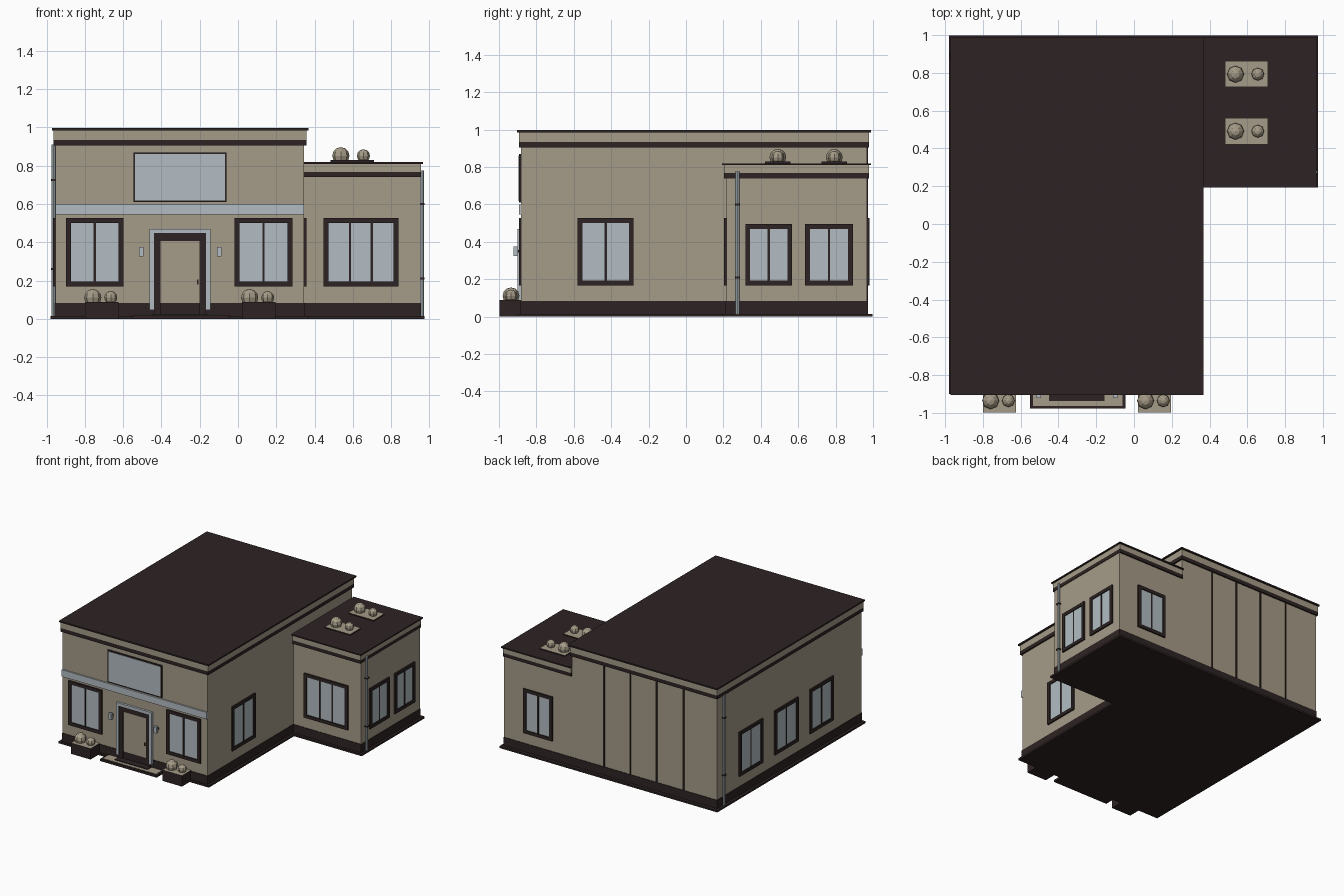
import bpy, bmesh
from mathutils import Matrix, Vector

if "Cube" in bpy.data.objects:
    bpy.data.objects.remove(bpy.data.objects["Cube"])


def mat(name, rgb):
    m = bpy.data.materials.new(name)
    m.diffuse_color = (*rgb, 1)
    m.use_nodes = True
    m.node_tree.nodes["Principled BSDF"].inputs["Base Color"].default_value = m.diffuse_color
    return m


BEIGE = mat("beige_plaster", (.376, .328, .242))
DARK = mat("dark_brown", (.027, .017, .017))
GLASS = mat("pale_grey_blue", (.445, .503, .539))
MATS = [BEIGE, DARK, GLASS]
B, D, G = 0, 1, 2


def add_box(bm, lo, hi, mi, top=None):
    vs = bmesh.ops.create_cube(bm, size=1)["verts"]
    lo, hi = Vector(lo), Vector(hi)
    for v in vs:
        v.co = Vector([(lo[i] + hi[i]) / 2 + v.co[i] * (hi[i] - lo[i]) for i in range(3)])
    for f in {f for v in vs for f in v.link_faces}:
        f.normal_update()
        f.material_index = top if top is not None and f.normal.z > .9 else mi


def finish(name, bm, matrix=None):
    if matrix:
        bm.transform(matrix)
    bmesh.ops.recalc_face_normals(bm, faces=bm.faces)
    me = bpy.data.meshes.new(name)
    bm.to_mesh(me)
    bm.free()
    for m in MATS:
        me.materials.append(m)
    ob = bpy.data.objects.new(name, me)
    bpy.context.collection.objects.link(ob)
    return ob


def box(name, x, y, z, mi, top=None):
    bm = bmesh.new()
    add_box(bm, (x[0], y[0], z[0]), (x[1], y[1], z[1]), mi, top)
    return finish(name, bm)


def l_prism(name, x0, x1, x2, y0, y1, y2, z, mi):
    """L-shaped slab: main block x0..x1, y0..y2 plus wing up to x2 from y1."""
    bm = bmesh.new()
    pts = [(x0, y0), (x1, y0), (x1, y1), (x2, y1), (x2, y2), (x0, y2)]
    f = bm.faces.new([bm.verts.new((a, b, z[0])) for a, b in pts])
    r = bmesh.ops.extrude_face_region(bm, geom=[f])
    for v in r["geom"]:
        if isinstance(v, bmesh.types.BMVert):
            v.co.z = z[1]
    for f in bm.faces:
        f.material_index = mi
    return finish(name, bm)


# wall planes
XL, XM, XR = -.955, .345, .953
YF, YW, YB = -.882, .216, .968


def on_wall(side, pos):
    """Local frame: u along the wall, -y outward, mapped onto a wall."""
    rows = {"front": ((1, 0), (0, 1)), "back": ((-1, 0), (0, -1)),
            "right": ((0, -1), (1, 0)), "left": ((0, 1), (-1, 0))}[side]
    (a, b), (c, d) = rows
    off = (0, pos) if side in ("front", "back") else (pos, 0)
    return Matrix(((a, c if c == 0 else -abs(c) * (1 if side == "right" else -1), 0, off[0]),
                   (abs(b), d, 0, off[1]), (0, 0, 1, 0), (0, 0, 0, 1)))


def window(name, side, pos, u0, u1, z0=.168, z1=.527, panes=2):
    bm = bmesh.new()
    t, p = .026, -.012
    if side == "back":
        u0, u1 = -u1, -u0
    add_box(bm, (u0, p, z0), (u0 + t, 0, z1), D)
    add_box(bm, (u1 - t, p, z0), (u1, 0, z1), D)
    add_box(bm, (u0 + t, p, z0), (u1 - t, 0, z0 + t), D)
    add_box(bm, (u0 + t, p, z1 - t), (u1 - t, 0, z1), D)
    add_box(bm, (u0 + t, -.004, z0 + t), (u1 - t, 0, z1 - t), G)
    for i in range(1, panes):
        u = u0 + t + (u1 - u0 - 2 * t) * i / panes
        add_box(bm, (u - .006, -.008, z0 + t), (u + .006, 0, z1 - t), D)
    finish(name, bm, on_wall(side, pos))


# base, walls
l_prism("ground_slab", -.98, .368, .975, -.9, .192, .998, (0, .015), D)
l_prism("plinth", XL - .004, XM + .004, XR + .004, YF - .004, YW - .004, YB + .004, (.015, .083), D)
box("main_walls", (XL, XM), (YF, YB), (.08, .91), B)
box("wing_walls", (XM - .01, XR), (YW, YB), (.08, .75), B)

# roof edges: dark band, beige fascia, dark cap
box("main_roof_band", (-.965, .357), (-.893, .979), (.905, .935), D)
box("main_fascia", (-.965, .357), (-.893, .979), (.935, .985), B)
box("main_roof_cap", (-.972, .368), (-.904, .99), (.985, .997), D)
box("wing_roof_band", (XM, .957), (.203, .979), (.74, .768), D)
box("wing_fascia", (XM, .957), (.203, .979), (.768, .81), B)
box("wing_roof_cap", (XM, .967), (.193, .99), (.81, .82), D)

# windows
window("front_window_left", "front", YF, -.90, -.598)
window("front_window_right", "front", YF, -.018, .285)
window("wing_front_window", "front", YW, .446, .838, panes=3)
window("main_right_window", "right", XM, -.579, -.28)
window("wing_right_window_a", "right", XR, .317, .568, z1=.495)
window("wing_right_window_b", "right", XR, .637, .893, z1=.495)
window("wing_back_window", "back", YB, .515, .777)
for i, c in enumerate((.54, .085, -.365)):
    window(f"left_window_{i + 1}", "left", XL, c - .15, c + .15)

# back wall seams
for i, x in enumerate((.055, -.18, -.415, -.658)):
    box(f"back_seam_{i + 1}", (x - .006, x + .006), (YB, YB + .006), (.083, .905), D)

# blank sign panel and front stripe
box("sign_frame", (-.546, -.06), (YF - .01, YF), (.61, .87), D)
box("sign_panel", (-.537, -.069), (YF - .013, YF - .009), (.619, .861), G)
box("front_stripe", (XL, XM), (YF - .012, YF), (.545, .6), G)

# doorway
bm = bmesh.new()
for s in (-1, 1):
    c = -.303 + s * .148
    add_box(bm, (c - .011, YF - .018, .047), (c + .011, YF, .47), G)
    c = -.303 + s * .12
    add_box(bm, (c - .017, YF - .012, .015), (c + .017, YF, .448), D)
add_box(bm, (-.44, YF - .018, .448), (-.166, YF, .47), G)
add_box(bm, (-.406, YF - .012, .407), (-.2, YF, .448), D)
finish("door_frame", bm)
box("door", (-.406, -.2), (YF - .006, YF), (.083, .407), B)
box("door_handle", (-.215, -.207), (YF - .012, YF - .005), (.18, .205), D)
box("front_step", (-.551, -.045), (-.978, -.88), (0, .018), D)
box("front_step_top", (-.535, -.061), (-.963, -.88), (.016, .02), B)
box("door_threshold", (-.45, -.155), (-.938, -.88), (.018, .026), D)

# wall lamps
for n, x in (("left", -.505), ("right", -.099)):
    bm = bmesh.new()
    add_box(bm, (x - .012, -.922, .325), (x + .012, -.9, .375), G)
    add_box(bm, (x - .006, -.9, .342), (x + .006, YF, .356), D)
    finish(f"wall_lamp_{n}", bm)


# planters with faceted round shrubs
def planter(name, x, y, z, sx):
    box(name + "_box", x, y, z, D, top=B)
    cx, cy = (x[0] + x[1]) / 2, (y[0] + y[1]) / 2
    bm = bmesh.new()
    for dx, r, h in ((-sx, .045, .023), (sx, .034, .023)):
        bmesh.ops.create_uvsphere(bm, u_segments=8, v_segments=6, radius=r,
                                  matrix=Matrix.Translation((cx + dx, cy, z[1] + h)))
    finish(name + "_shrubs", bm)


planter("front_planter_left", (-.80, -.624), (-.998, -.873), (0, .088), .047)
planter("front_planter_right", (.02, .196), (-.998, -.873), (0, .088), .047)
planter("roof_planter_front", (.483, .71), (.422, .56), (.815, .829), .059)
planter("roof_planter_back", (.483, .71), (.724, .862), (.815, .829), .059)


# drainpipes with brackets
def pipe(name, x, y, z0, z1, brackets):
    bm = bmesh.new()
    bmesh.ops.create_cone(bm, cap_ends=True, segments=8, radius1=.01, radius2=.01, depth=z1 - z0,
                          matrix=Matrix.Translation((x, y, (z0 + z1) / 2)))
    for f in bm.faces:
        f.material_index = G
    for z in brackets:
        add_box(bm, (x - .013, y - .014, z - .005), (x + .013, y + .014, z + .005), D)
    finish(name, bm)


pipe("wing_drainpipe", .962, .275, .015, .775, (.21, .6))
pipe("left_drainpipe", -.964, .89, .015, .91, (.26, .725))
